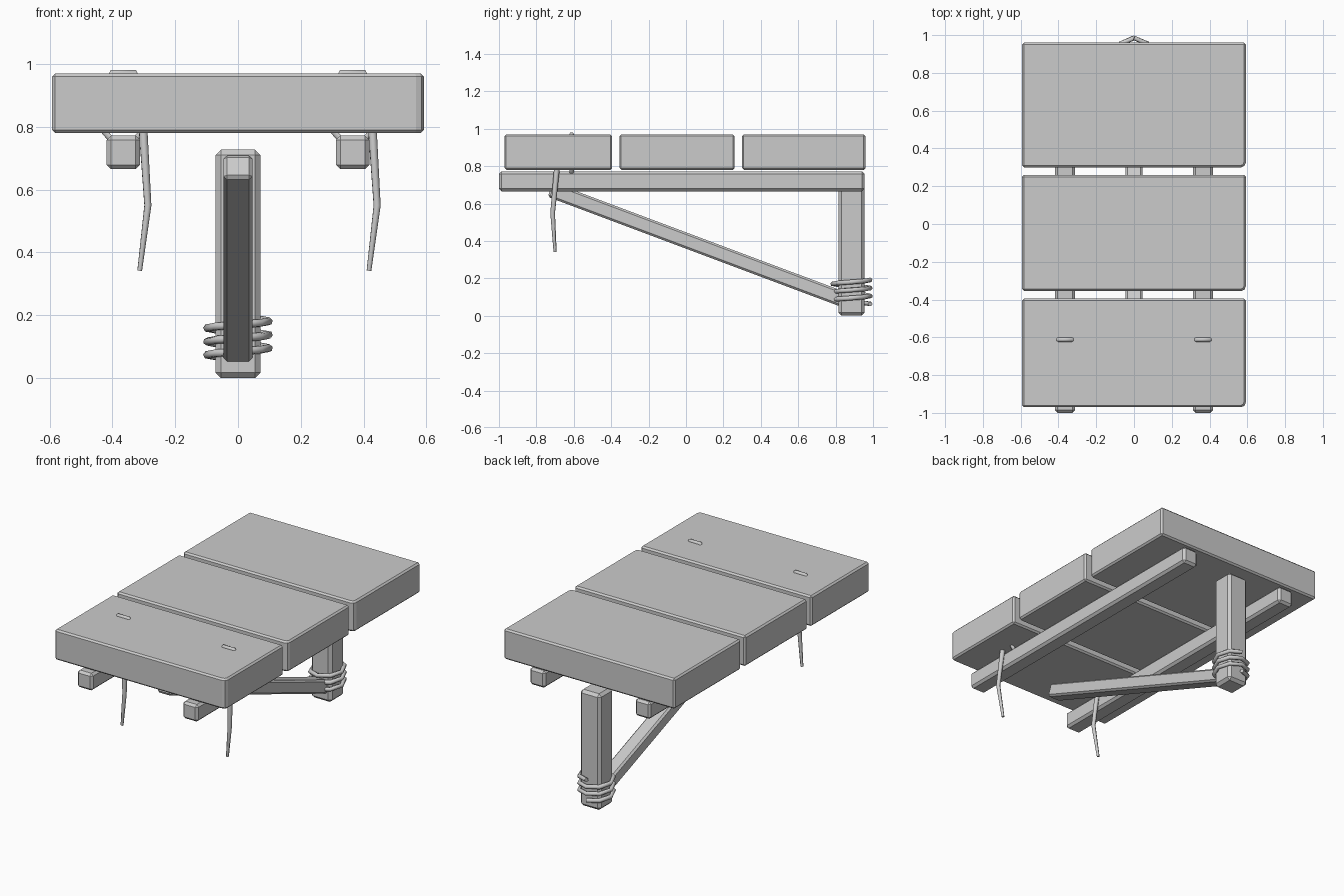
import bpy, bmesh, math
from mathutils import Matrix, Vector

cube = bpy.data.objects.get("Cube")
if cube:
    bpy.data.objects.remove(cube, do_unlink=True)

grey = bpy.data.materials.new("plain_grey")
grey.use_nodes = True
colour = (0.6, 0.6, 0.6, 1)
grey.diffuse_color = colour
grey.node_tree.nodes["Principled BSDF"].inputs["Base Color"].default_value = colour


def add(name, data):
    data.materials.append(grey)
    obj = bpy.data.objects.new(name, data)
    bpy.context.collection.objects.link(obj)
    return obj


def block(name, low, high, chamfer, worn=0):
    """Chamfered box; worn trims the front corner on the model's left."""
    low, high = Vector(low), Vector(high)
    bm = bmesh.new()
    bmesh.ops.create_cube(bm, size=1)
    bmesh.ops.transform(bm, verts=bm.verts, matrix=Matrix.Translation((low + high) / 2)
                        @ Matrix.Diagonal((*(high - low), 1)))
    if worn:
        corner = [e for e in bm.edges if all(v.co.x > 0 and v.co.y < low.y + 0.01 for v in e.verts)]
        bmesh.ops.bevel(bm, geom=corner, offset=worn, segments=2, profile=0.5, affect='EDGES')
    sharp = [e for e in bm.edges if e.calc_face_angle(0) > 1]
    bmesh.ops.bevel(bm, geom=sharp, offset=chamfer, segments=1, affect='EDGES')
    mesh = bpy.data.meshes.new(name)
    bm.to_mesh(mesh)
    bm.free()
    return add(name, mesh)


def cord(name, points, thickness, closed=False, taper=None):
    """Round cord along straight segments."""
    data = bpy.data.curves.new(name, 'CURVE')
    data.dimensions = '3D'
    data.bevel_depth = thickness
    data.bevel_resolution = 1
    data.use_fill_caps = True
    spline = data.splines.new('POLY')
    spline.points.add(len(points) - 1)
    spline.use_cyclic_u = closed
    for i, co in enumerate(points):
        spline.points[i].co = (*co, 1)
        spline.points[i].radius = taper[i] if taper else 1
    return add(name, data)


# Three thick planks across the top
planks = {"front_plank": (-0.97, -0.395), "middle_plank": (-0.355, 0.26), "back_plank": (0.3, 0.96)}
for name, (front, back) in planks.items():
    block(name, (-0.592, front, 0.78), (0.592, back, 0.97), 0.01, worn=0.025)

# Two long beams with a tie loop and a hanging cord each
for side, x in (("right", -0.365), ("left", 0.365)):
    block(side + "_beam", (x - 0.053, -1, 0.665), (x + 0.053, 0.955, 0.772), 0.014)
    loop = [(-0.035, 0.972), (0.035, 0.972), (0.065, 0.9), (0.065, 0.79),
            (0.035, 0.755), (-0.035, 0.755), (-0.065, 0.79), (-0.065, 0.9)]
    cord(side + "_tie_loop", [(x + a, -0.612, z) for a, z in loop], 0.012, closed=True)
    cord(side + "_hanging_cord", [(x + 0.063, -0.69, 0.79), (x + 0.078, -0.713, 0.55),
                                  (x + 0.052, -0.7, 0.342)], 0.014, taper=[1.1, 0.9, 0.6])

# Upright post
post_y = 0.885
block("post", (-0.071, post_y - 0.07, 0), (0.071, post_y + 0.07, 0.727), 0.017)

# Sloping brace from the post foot to the front
start, end = Vector((0, -0.725, 0.674)), Vector((0, 0.86, 0.08))
length = (end - start).length
brace = block("brace", (-0.046, 0, -0.041), (0.046, length, 0.041), 0.011)
brace.location = start
brace.rotation_euler.x = math.atan2(end.z - start.z, end.y - start.y)

# Rope wound three times around the post foot
coil = []
for i in range(25):
    angle = math.radians(90 + 45 * i)
    coil.append((0.098 * math.cos(angle), post_y + 0.1 * math.sin(angle), 0.063 + 0.128 * i / 24))
cord("rope_coil", coil, 0.013)
